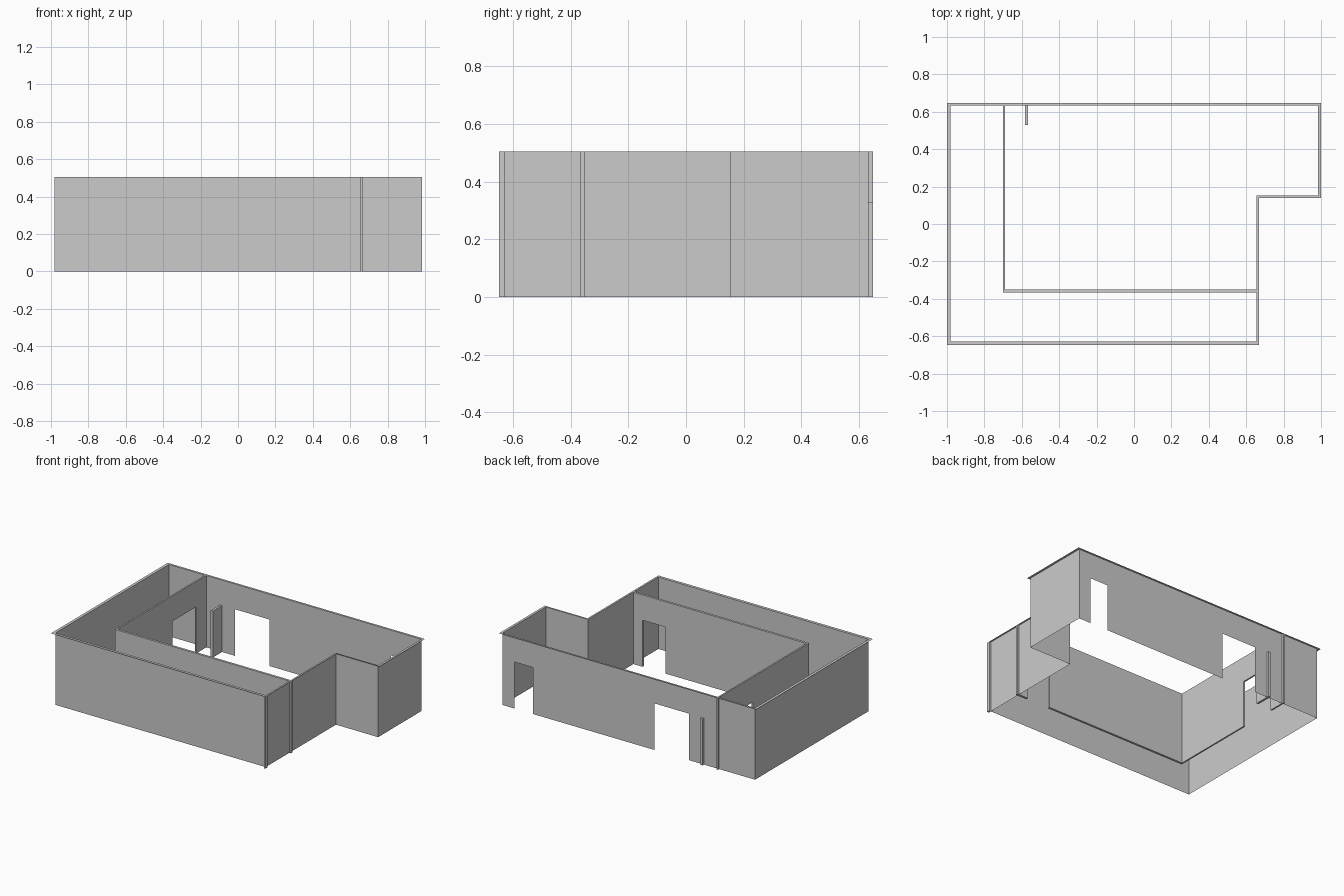
import bpy, bmesh
from mathutils import Vector

if "Cube" in bpy.data.objects:
    bpy.data.objects.remove(bpy.data.objects["Cube"])

H = 0.505      # wall height
DOOR = 0.327   # door head height


def finish(name, bm):
    mesh = bpy.data.meshes.new(name)
    bm.to_mesh(mesh)
    bm.free()
    ob = bpy.data.objects.new(name, mesh)
    bpy.context.collection.objects.link(ob)
    return ob


def wall(name, p, q, doors=(), thick=0.0, height=H):
    """Upright panel from p to q with door notches, given as distances from p."""
    p, q = Vector((*p, 0)), Vector((*q, 0))
    d = (q - p).normalized()
    length = (q - p).length
    outline = [(0, 0)]
    for a, b in doors:
        outline += [(a, 0), (a, DOOR), (b, DOOR), (b, 0)]
    outline += [(length, 0), (length, height), (0, height)]
    bm = bmesh.new()
    face = bm.faces.new([bm.verts.new(p + d * s + Vector((0, 0, z))) for s, z in outline])
    if thick:
        # thickness grows to the left of the p-q direction
        side = Vector((-d.y, d.x, 0)) * thick
        ext = bmesh.ops.extrude_face_region(bm, geom=[face], use_keep_orig=True)
        moved = [g for g in ext["geom"] if isinstance(g, bmesh.types.BMVert)]
        bmesh.ops.translate(bm, vec=side, verts=moved)
        bmesh.ops.recalc_face_normals(bm, faces=bm.faces)
    return finish(name, bm)


# Plan of the wall faces and of the outer edge of the coping
inner = [(-.98, -.628), (.655, -.628), (.655, .152), (.983, .152), (.983, .633), (-.98, .633)]
outer = [(-1, -.648), (.668, -.648), (.668, .140), (1, .140), (1, .648), (-1, .648)]

# Outer walls, single sheets; the back one has two doorways
names = ["front_wall", "right_wall", "step_wall", "far_right_wall", "back_wall", "left_wall"]
back_doors = [(.094, .235), (1.181, 1.450)]
for i, name in enumerate(names):
    wall(name, inner[i], inner[(i + 1) % 6], back_doors if name == "back_wall" else ())

# Flat coping strip around the top
bm = bmesh.new()
a = [bm.verts.new((x, y, H)) for x, y in inner]
b = [bm.verts.new((x, y, H)) for x, y in outer]
for i in range(6):
    j = (i + 1) % 6
    bm.faces.new((b[i], b[j], a[j], a[i]))
finish("wall_coping", bm)

# Inner partitions with one doorway each
wall("left_partition", (-.690, -.366), (-.690, .648), [(.622, .887)], .011)
wall("front_partition", (-.690, -.366), (.668, -.366), [(1.093, 1.273)], .016)

# Low stub wall beside the back wall
wall("stub_wall", (-.567, .530), (-.567, .648), (), .016, DOOR)

# End post at the front right corner
wall("corner_post", (.655, -.648), (.668, -.648), (), .020)
